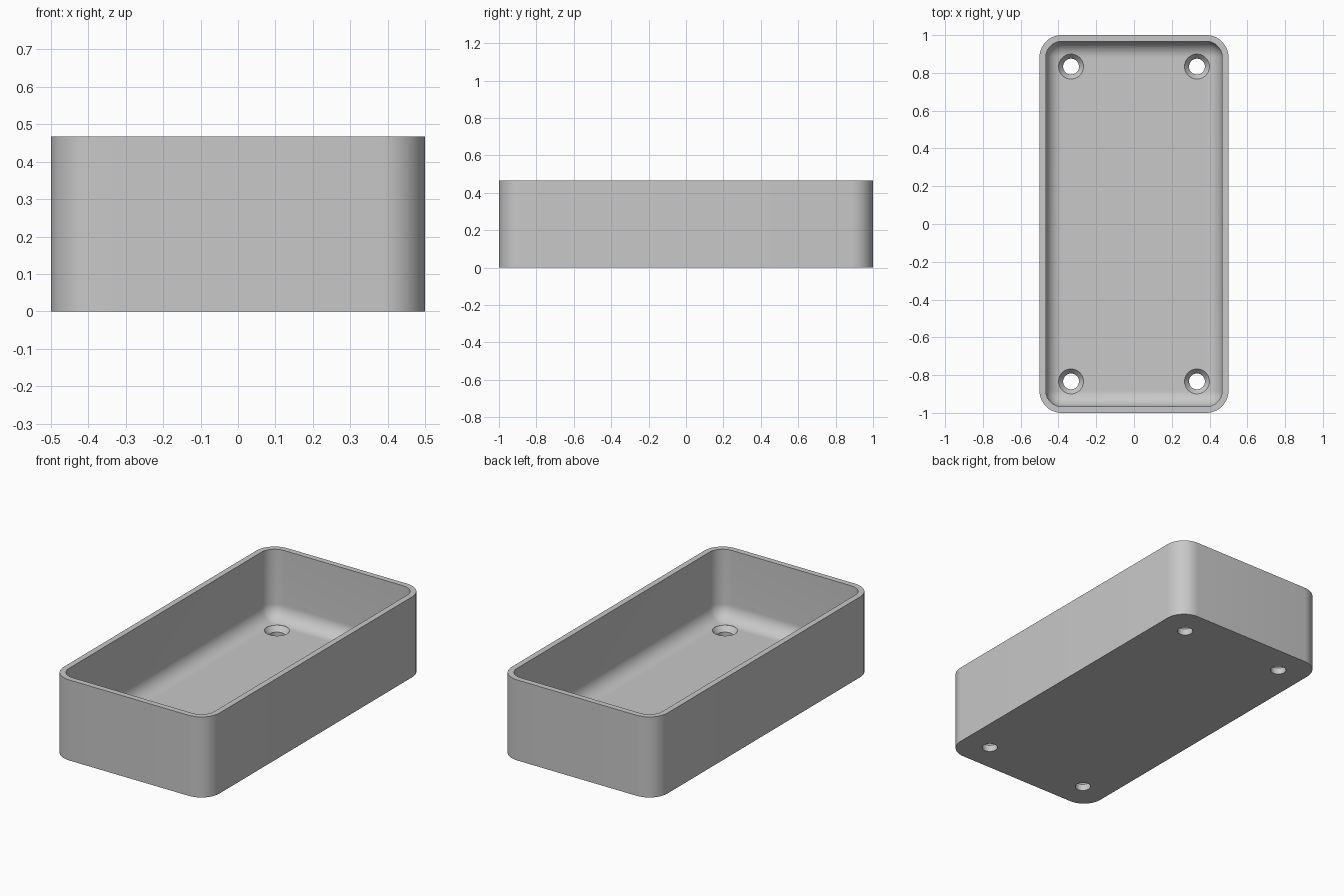
import bpy, bmesh, math

cube = bpy.data.objects.get("Cube")
if cube:
    bpy.data.objects.remove(cube, do_unlink=True)

HX, HY, H = 0.5, 1.0, 0.467          # half width, half length, height
WALL, FLOOR = 0.0333, 0.0667         # wall and floor thickness
RADIUS, FILLET = 0.1167, 0.0833      # outer corner, inner floor edge
SEG = 12

grey = bpy.data.materials.new("grey plastic")
grey.use_nodes = True
colour = (0.58, 0.58, 0.58, 1)
grey.diffuse_color = colour
grey.node_tree.nodes["Principled BSDF"].inputs["Base Color"].default_value = colour


def rounded_ring(bm, inset, z):
    """Rounded rectangle loop, pulled in from the outside by inset."""
    cx, cy, r = HX - RADIUS, HY - RADIUS, RADIUS - inset
    ring = []
    for quarter, (sx, sy) in enumerate([(1, 1), (-1, 1), (-1, -1), (1, -1)]):
        for i in range(SEG + 1):
            a = math.pi / 2 * (quarter + i / SEG)
            ring.append(bm.verts.new((sx * cx + r * math.cos(a),
                                      sy * cy + r * math.sin(a), z)))
    return ring


def loft(bm, rings):
    """Skin a stack of loops and cap both ends."""
    for low, high in zip(rings, rings[1:]):
        n = len(low)
        for i in range(n):
            j = (i + 1) % n
            bm.faces.new((low[i], low[j], high[j], high[i]))
    bm.faces.new(rings[0])
    bm.faces.new(rings[-1])


def finish(bm, name):
    bmesh.ops.remove_doubles(bm, verts=bm.verts, dist=0.0002)
    bmesh.ops.recalc_face_normals(bm, faces=bm.faces)
    mesh = bpy.data.meshes.new(name)
    bm.to_mesh(mesh)
    bm.free()
    mesh.materials.append(grey)
    obj = bpy.data.objects.new(name, mesh)
    bpy.context.collection.objects.link(obj)
    return obj


# Tray: outside wall, rim, inside wall, filleted floor edge
bm = bmesh.new()
levels = [(0, 0), (0, H), (WALL, H)]
for i in range(SEG + 1):
    a = math.pi / 2 * i / SEG
    levels.append((WALL + FILLET * (1 - math.cos(a)),
                   FLOOR + FILLET * (1 - math.sin(a))))
loft(bm, [rounded_ring(bm, inset, z) for inset, z in levels])
tray = finish(bm, "tray")

# Countersunk screw holes near the four corners
bm = bmesh.new()
profile = [(0.042, -0.05), (0.042, 0.038), (0.066, FLOOR), (0.066, 0.12)]
for sx in (-1, 1):
    for sy in (-1, 1):
        rings = []
        for r, z in profile:
            rings.append([bm.verts.new((sx / 3 + r * math.cos(t * math.tau / 48),
                                        sy / 1.2 + r * math.sin(t * math.tau / 48), z))
                          for t in range(48)])
        loft(bm, rings)
cutter = finish(bm, "screw_hole_cutter")
cutter.hide_render = True

cut = tray.modifiers.new("screw holes", "BOOLEAN")
cut.operation = "DIFFERENCE"
cut.solver = "EXACT"
cut.object = cutter
bpy.ops.object.select_all(action="DESELECT")
bpy.context.view_layer.objects.active = tray
tray.select_set(True)
bpy.ops.object.modifier_apply(modifier=cut.name)
bpy.data.objects.remove(cutter, do_unlink=True)
bpy.ops.object.shade_smooth_by_angle(angle=math.radians(30))
